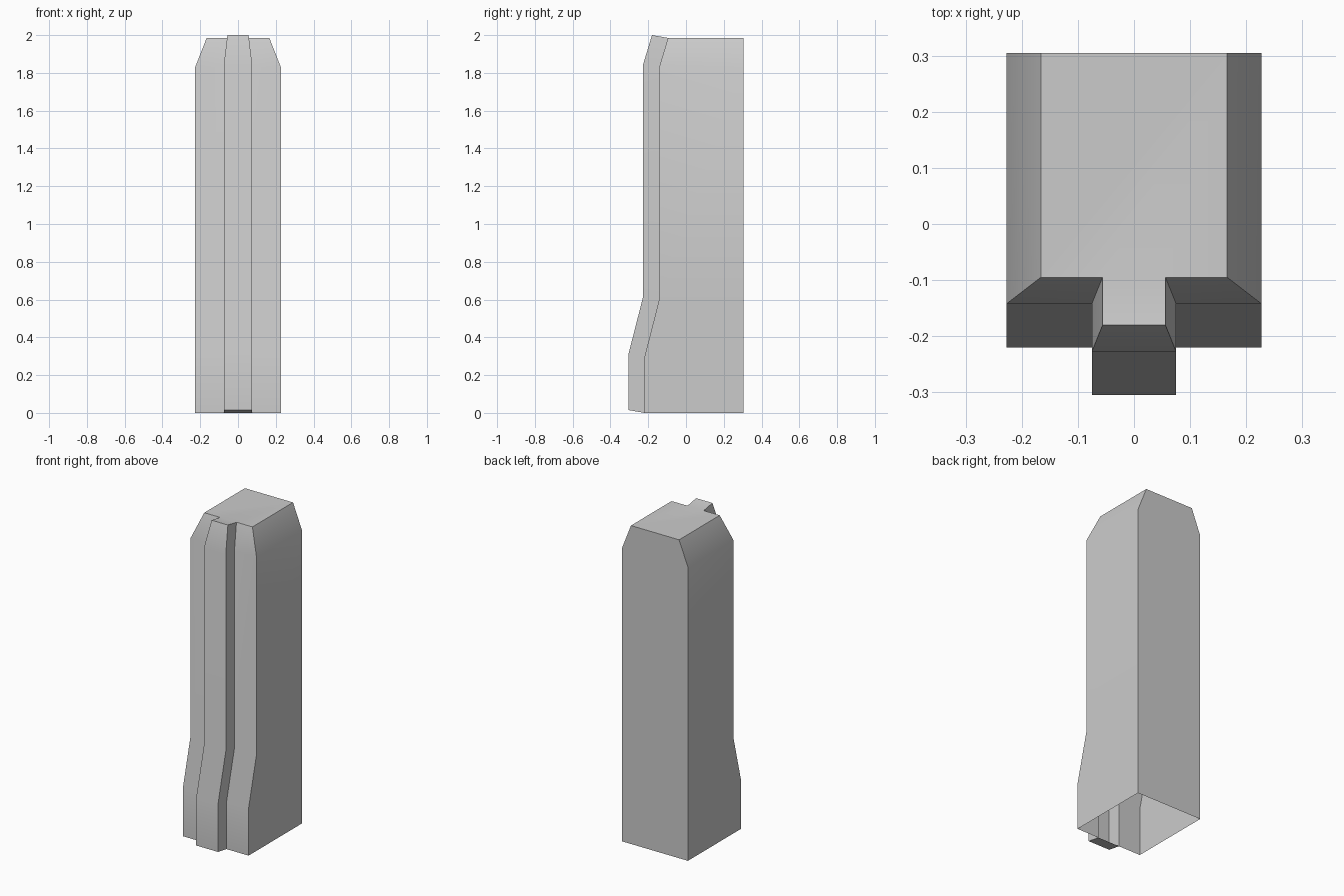
import bpy
import bmesh
import math

cube = bpy.data.objects.get("Cube")
if cube:
    bpy.data.objects.remove(cube, do_unlink=True)

# Plain grey surface
grey = bpy.data.materials.new("plain grey")
grey.use_nodes = True
grey.diffuse_color = (0.6, 0.6, 0.6, 1)
grey.node_tree.nodes["Principled BSDF"].inputs["Base Color"].default_value = (0.6, 0.6, 0.6, 1)

BACK = 0.305
RIB_DEPTH = 0.085
RIB_LIFT = 0.015

# Levels: height, half width, half rib width, front depth
levels = [
    (0.0, 0.227, 0.075, -0.22),
    (0.295, 0.227, 0.075, -0.22),
    (0.6, 0.227, 0.075, -0.142),
    (1.83, 0.227, 0.075, -0.142),
    (1.985, 0.166, 0.056, -0.095),
]


def ring(bm, z, half, rib, front):
    """Cross-section of the post with a raised rib on its front."""
    nose = front - RIB_DEPTH
    lift = z + RIB_LIFT
    right = [(-half, BACK, z), (-half, front, z), (-rib, front, z), (-rib, nose, lift)]
    left = [(-x, y, h) for x, y, h in reversed(right)]
    return [bm.verts.new(p) for p in right + left]


# Walls, open underneath
bm = bmesh.new()
rings = [ring(bm, *level) for level in levels]
for low, high in zip(rings, rings[1:]):
    for i in range(len(low)):
        j = (i + 1) % len(low)
        bm.faces.new((low[i], low[j], high[j], high[i]))

# Roof, rib top and rib underside
top, base = rings[-1], rings[0]
bm.faces.new([top[i] for i in (0, 1, 2, 5, 6, 7)])
bm.faces.new(top[2:6])
bm.faces.new(base[5:1:-1])

# Merge the flat side and back panels
bmesh.ops.dissolve_limit(bm, angle_limit=math.radians(0.5),
                         verts=bm.verts, edges=bm.edges)
bmesh.ops.recalc_face_normals(bm, faces=bm.faces)

mesh = bpy.data.meshes.new("ribbed_post")
bm.to_mesh(mesh)
bm.free()
mesh.materials.append(grey)
post = bpy.data.objects.new("ribbed_post", mesh)
bpy.context.collection.objects.link(post)

# Soften gentle bends, keep the corners crisp
bpy.ops.object.select_all(action="DESELECT")
post.select_set(True)
bpy.context.view_layer.objects.active = post
bpy.ops.object.shade_smooth_by_angle(angle=math.radians(30))
